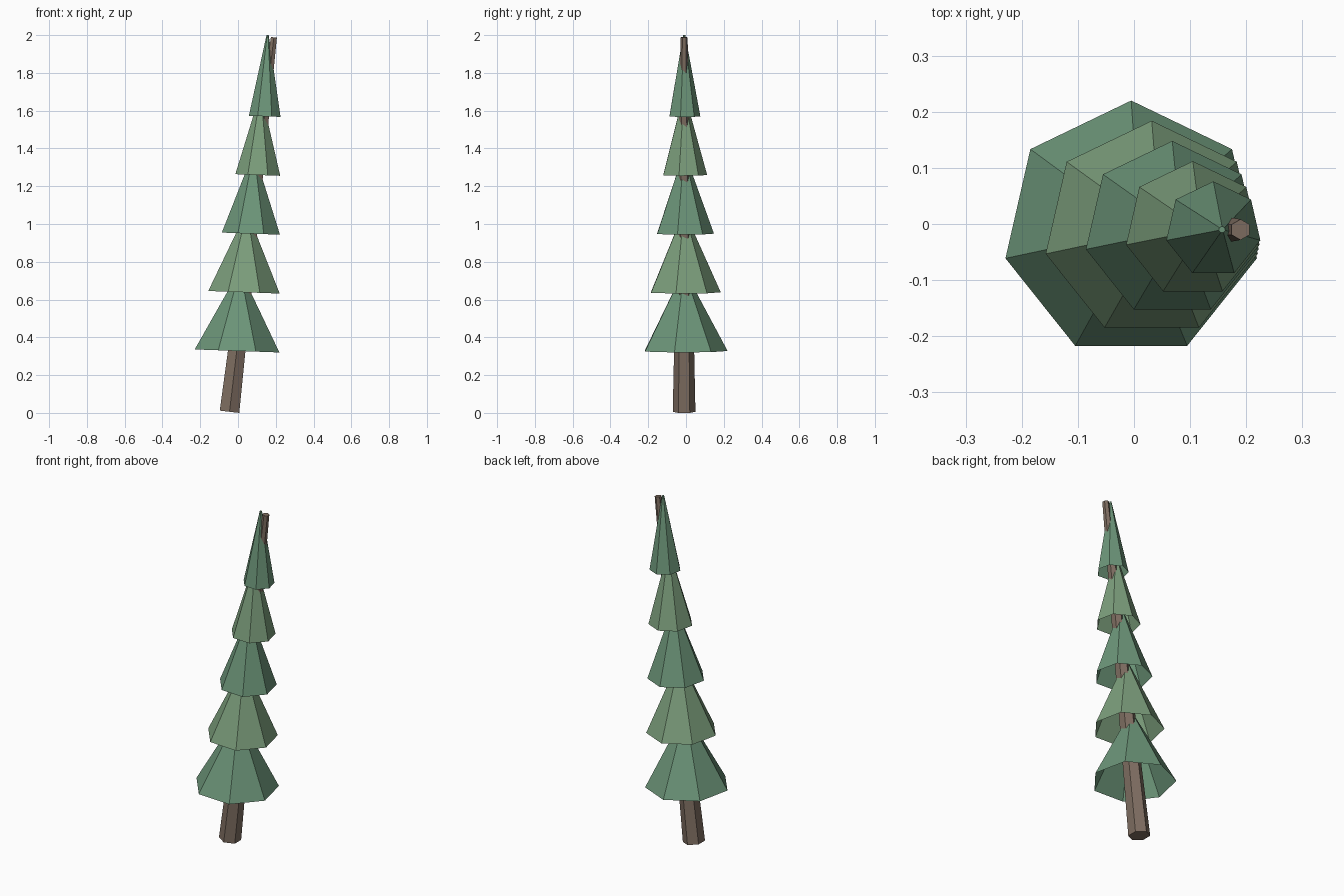
import bpy, bmesh
from math import cos, sin
from mathutils import Matrix, Vector

if "Cube" in bpy.data.objects:
    bpy.data.objects.remove(bpy.data.objects["Cube"])


def material(name, rgb):
    m = bpy.data.materials.new(name)
    m.diffuse_color = (*rgb, 1)
    m.use_nodes = True
    m.node_tree.nodes["Principled BSDF"].inputs["Base Color"].default_value = m.diffuse_color
    return m


def cone(name, sides, r1, r2, height, base, tilt, mat, open_base=False):
    """Flat-faced cone standing on its base centre, leaning towards +x."""
    bm = bmesh.new()
    bmesh.ops.create_cone(bm, cap_ends=True, segments=sides,
                          radius1=r1, radius2=r2, depth=height)
    bmesh.ops.translate(bm, verts=bm.verts, vec=(0, 0, height / 2))
    if open_base:
        bm.normal_update()
        caps = [f for f in bm.faces if f.normal.z < -0.9]
        bmesh.ops.delete(bm, geom=caps, context='FACES_ONLY')
    bm.transform(Matrix.Translation(base) @ Matrix.Rotation(tilt, 4, 'Y'))
    me = bpy.data.meshes.new(name)
    bm.to_mesh(me)
    bm.free()
    me.materials.append(mat)
    ob = bpy.data.objects.new(name, me)
    bpy.context.collection.objects.link(ob)
    return ob


bark = material("bark", (0.21, 0.155, 0.12))
greens = [material("dark_needles", (0.15, 0.30, 0.19)),
          material("light_needles", (0.20, 0.34, 0.20))]

# Leaning hexagonal trunk
LEAN = 0.118
foot = Vector((-0.045, -0.01, 0.006))
cone("trunk", 6, 0.06, 0.0185, 1.996, foot, LEAN, bark)

# Five seven-sided branch tiers, open underneath, following the trunk
for i in range(5):
    z = 0.328 + 0.3105 * i
    base = (-0.005 + 0.0366 * i, -0.01, z)
    cone(f"branch_tier_{i + 1}", 7, 0.23 - 0.036 * i, 0.006,
         0.43 if i == 4 else 0.42, base, 0.036, greens[i % 2], open_base=True)
